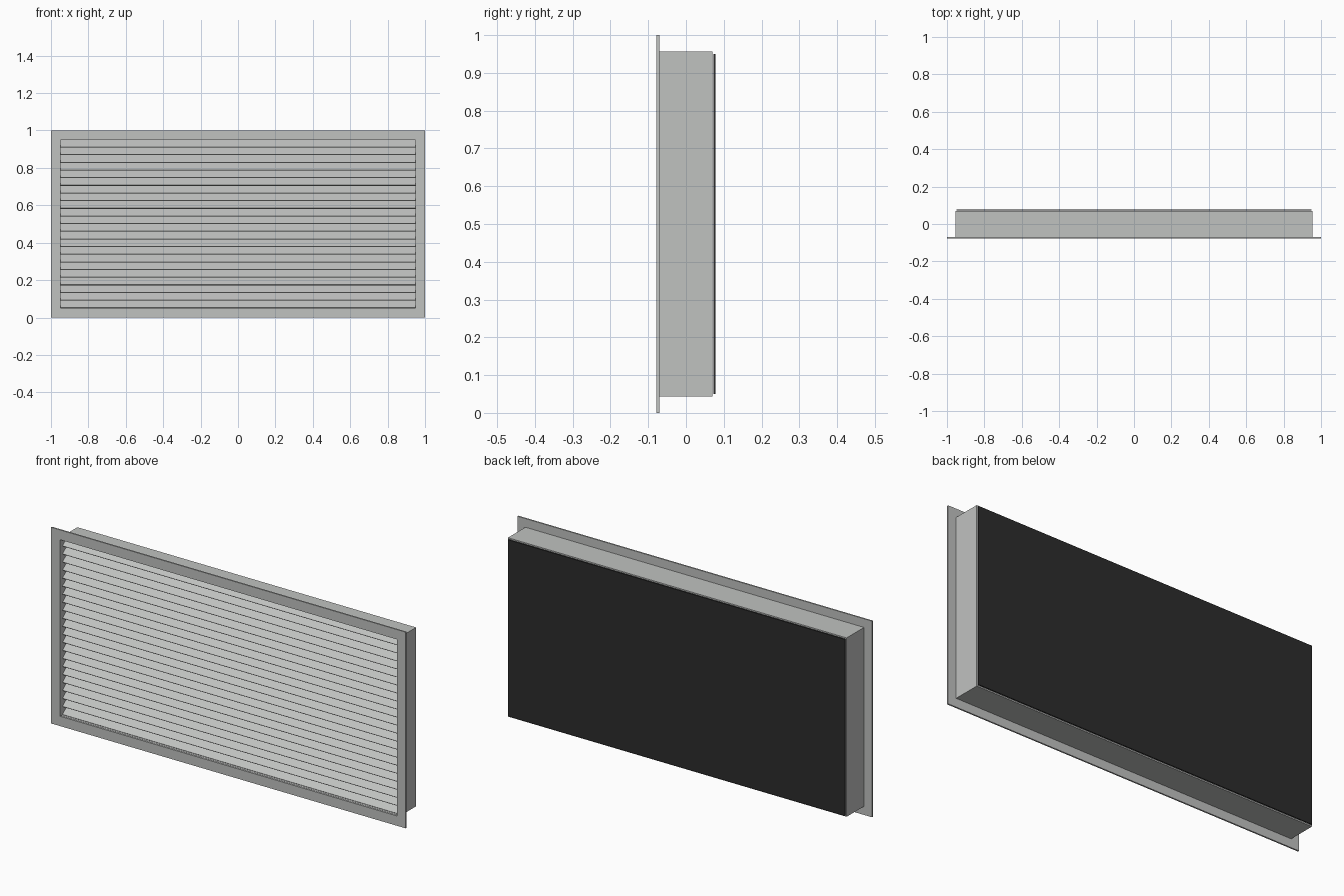
import bpy, bmesh, math
from mathutils import Matrix, Vector

if "Cube" in bpy.data.objects:
    bpy.data.objects.remove(bpy.data.objects["Cube"])


def material(name, rgb):
    m = bpy.data.materials.new(name)
    m.diffuse_color = (*rgb, 1.0)
    m.use_nodes = True
    m.node_tree.nodes["Principled BSDF"].inputs["Base Color"].default_value = m.diffuse_color
    return m


METAL = material("brushed grey metal", (0.53, 0.54, 0.53))
BLACK = material("black mesh", (0.025, 0.025, 0.025))


def finish(name, bm, mat):
    bmesh.ops.recalc_face_normals(bm, faces=bm.faces)
    me = bpy.data.meshes.new(name)
    bm.to_mesh(me)
    bm.free()
    me.materials.append(mat)
    ob = bpy.data.objects.new(name, me)
    bpy.context.collection.objects.link(ob)
    return ob


def box(name, size, loc, mat, tilt=0.0):
    bm = bmesh.new()
    bmesh.ops.create_cube(bm, size=1.0)
    bm.transform(Matrix.Translation(loc) @ Matrix.Rotation(tilt, 4, 'X')
                 @ Matrix.Diagonal((*size, 1.0)))
    return finish(name, bm, mat)


def ring(name, outer, inner, y0, y1, mat):
    """Rectangular frame around the model centre, given by half sizes (x, z)."""
    bm = bmesh.new()
    loops = []
    for (hx, hz), y in ((outer, y0), (outer, y1), (inner, y1), (inner, y0)):
        loops.append([bm.verts.new((sx * hx, y, 0.5 + sz * hz))
                      for sx, sz in ((-1, -1), (1, -1), (1, 1), (-1, 1))])
    for i in range(4):
        a, b = loops[i], loops[(i + 1) % 4]
        for j in range(4):
            k = (j + 1) % 4
            bm.faces.new((a[j], a[k], b[k], b[j]))
    return finish(name, bm, mat)


# Front flange and the duct sleeve behind it
ring("front_flange", (1.0, 0.5), (0.95, 0.45), -0.0775, -0.07, METAL)
ring("duct_sleeve", (0.955, 0.456), (0.948, 0.449), -0.07, 0.07, METAL)

# Back screen
box("back_screen", (1.9, 0.005, 0.9), (0, 0.075, 0.5), BLACK)

# Slanted louvre blades, front edge low
COUNT = 22
PITCH = 0.9 / COUNT
for i in range(COUNT):
    box(f"louvre_blade_{i + 1:02d}", (1.898, 0.06, 0.004),
        (0, -0.035, 0.05 + PITCH * (i + 0.5)), METAL, math.radians(40))
